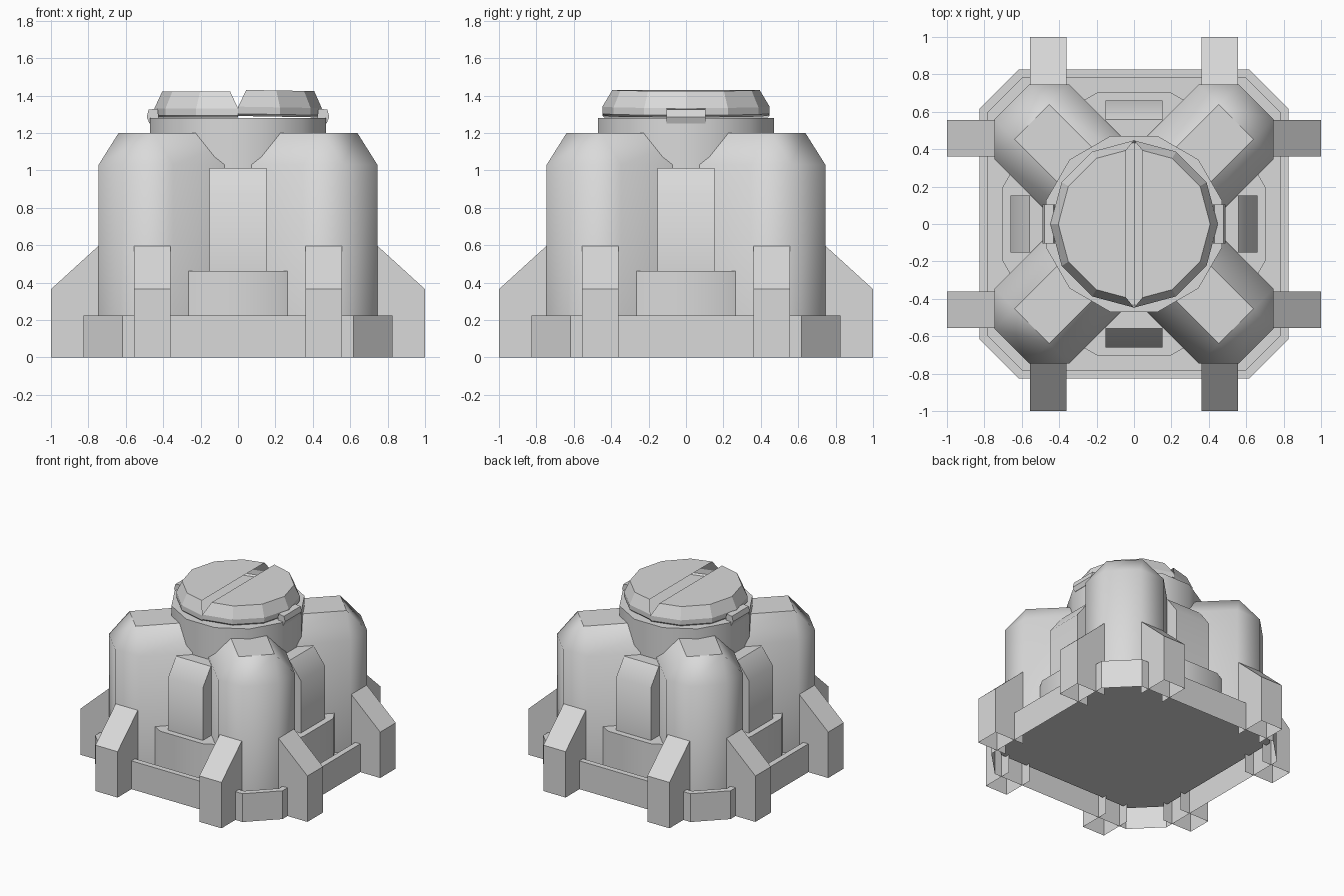
import bpy, bmesh, math
from mathutils import Matrix, Vector

if "Cube" in bpy.data.objects:
    bpy.data.objects.remove(bpy.data.objects["Cube"])

grey = bpy.data.materials.new("light grey")
grey.diffuse_color = (0.7, 0.7, 0.7, 1)
grey.use_nodes = True
grey.node_tree.nodes["Principled BSDF"].inputs["Base Color"].default_value = grey.diffuse_color
FLOOR = 0.147


def finish(name, bm, angle=32, spin=0):
    """Turn a bmesh into a named object, rotated about z."""
    bmesh.ops.transform(bm, matrix=Matrix.Rotation(math.radians(spin), 4, 'Z'), verts=bm.verts)
    bmesh.ops.recalc_face_normals(bm, faces=bm.faces)
    me = bpy.data.meshes.new(name)
    bm.to_mesh(me)
    bm.free()
    me.materials.append(grey)
    me.shade_smooth()
    me.set_sharp_from_angle(angle=math.radians(angle))
    ob = bpy.data.objects.new(name, me)
    bpy.context.collection.objects.link(ob)
    return ob


def loft(rings, bottom=True, top=True):
    """Skin equal-length rings of points, with optional end caps."""
    bm = bmesh.new()
    loops = [[bm.verts.new(p) for p in r] for r in rings]
    n = len(loops[0])
    for a, b in zip(loops, loops[1:]):
        for i in range(n):
            j = (i + 1) % n
            bm.faces.new((a[i], a[j], b[j], b[i]))
    if bottom:
        bm.faces.new(loops[0][::-1])
    if top:
        bm.faces.new(loops[-1])
    return bm


def polygon(r, z, n=12, start=15):
    return [(r * math.cos(math.radians(start + 360 * i / n)),
             r * math.sin(math.radians(start + 360 * i / n)), z) for i in range(n)]


def octagon(h, c, z):
    """Square of half-size h whose corners are cut at c."""
    pts = [(h, -c), (h, c), (c, h), (-c, h), (-h, c), (-h, -c), (-c, -h), (c, -h)]
    return [(x, y, z) for x, y in pts]


def prism_y(profile, half):
    """Extrude an (x, z) profile across y."""
    return loft([[(x, -half, z) for x, z in profile], [(x, half, z) for x, z in profile]])


# Base: hollow underneath, raised rim round a sunken floor
finish("base", loft([octagon(0.825, 0.618, 0), octagon(0.825, 0.618, 0.225),
                     octagon(0.78, 0.598, 0.225), octagon(0.78, 0.598, FLOOR)], bottom=False))

# Round plinth and central core
finish("plinth", loft([polygon(0.732, FLOOR), polygon(0.732, 0.462)], bottom=False))
finish("core", loft([polygon(0.487, 0.45), polygon(0.487, 1.28)]))

# Corner pods with sloping shoulders
for k in range(4):
    wide = [(0.0, -0.282), (0.772, -0.282), (0.923, -0.131),
            (0.923, 0.131), (0.772, 0.282), (0.0, 0.282)]
    crown = [(0.0, -0.131), (0.772, -0.131), (0.772, -0.131),
             (0.772, 0.131), (0.772, 0.131), (0.0, 0.131)]
    bm = loft([[(x, y, z) for x, y in ring] for ring, z in
               ((wide, FLOOR), (wide, 1.03), (crown, 1.2))], bottom=False)
    bmesh.ops.remove_doubles(bm, verts=bm.verts, dist=0.0001)
    finish(f"corner_pod_{k + 1}", bm, 46, 45 + 90 * k)

# Upright buttress and pair of braced feet on each side
for k in range(4):
    finish(f"buttress_{k + 1}",
           prism_y([(0.4, 0.45), (0.66, 0.45), (0.66, 0.88), (0.56, 1.013), (0.4, 1.013)], 0.153),
           40, 90 * k)
    for s in (-1, 1):
        y0, y1 = sorted((0.36 * s, 0.555 * s))
        outline = [(0.742, 0.6), (0.742, 0), (1.0, 0), (1.0, 0.365)]
        bm = loft([[(x, y, z) for x, z in outline] for y in (y0, y1)])
        # feet are open below and where they meet the body
        hollow = [f for f in bm.faces if all(v.co.z < 0.01 for v in f.verts)
                  or all(v.co.x < 0.75 for v in f.verts)]
        bmesh.ops.delete(bm, geom=hollow, context='FACES_ONLY')
        finish(f"foot_{k + 1}_{'a' if s < 0 else 'b'}", bm, 30, 90 * k)

# Two lid halves with a V groove between them, and a side clip on each
for label, spin, tilt, lift in (("right", 0, 1.0, 0.006), ("left", 180, 0, -0.003)):
    bm = loft([polygon(r, z, 12, 0) for r, z in
               ((0.435, 1.285), (0.447, 1.297), (0.447, 1.335), (0.405, 1.425))])
    for point, normal in (((0, 0, 1.335), (0.09, 0, -0.042)), ((0, 0, 1.3), (1, 0, 0))):
        geom = bm.verts[:] + bm.edges[:] + bm.faces[:]
        cut = bmesh.ops.bisect_plane(bm, geom=geom, plane_co=point,
                                     plane_no=Vector(normal).normalized(), clear_inner=True)
        edges = [e for e in cut["geom_cut"] if isinstance(e, bmesh.types.BMEdge)]
        bmesh.ops.holes_fill(bm, edges=edges, sides=0)
    pivot = Matrix.Translation((0, 0, 1.285))
    bmesh.ops.transform(bm, verts=bm.verts, matrix=Matrix.Translation((0, 0, lift)) @ pivot
                        @ Matrix.Rotation(math.radians(tilt), 4, 'Y') @ pivot.inverted())
    finish(f"lid_{label}", bm, 24, spin)
    finish(f"clip_{label}",
           prism_y([(0.42, 1.25), (0.473, 1.25), (0.488, 1.285), (0.478, 1.325), (0.43, 1.33)],
                   0.105), 20, spin)
